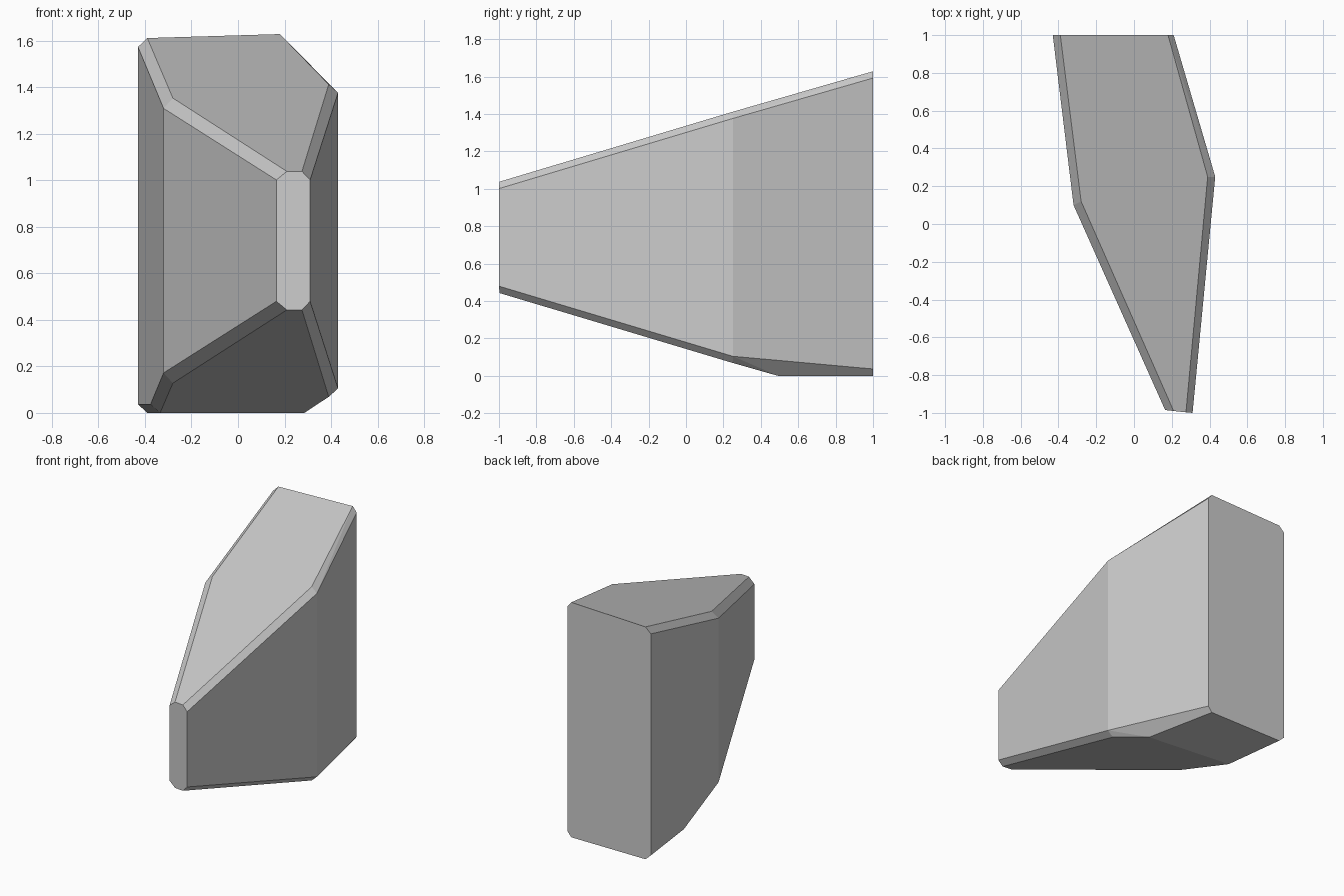
import bpy, bmesh, math

if "Cube" in bpy.data.objects:
    bpy.data.objects.remove(bpy.data.objects["Cube"])

# Plan outlines: widest girth, and the inset rim of the top and bottom facets
OUTER = [(-.43, 1), (-.32, .1), (.165, -.985), (.31, -1), (.43, .25), (.21, 1)]
INNER = [(-.39, 1), (-.28, .12), (.21, -.99), (.275, -.997), (.39, .25), (.18, 1)]
CHAMFER = .037


def top(x, y):
    return 1.326 + .03 * x + .297 * y


def bottom(x, y):
    return max(0, .155 - .03 * x - .297 * y)


# Sloping top and bottom facets with chamfered sides
points = [(x, y, top(x, y)) for x, y in INNER]
points += [(x, y, top(x, y) - CHAMFER) for x, y in OUTER]
points += [(x, y, bottom(x, y)) for x, y in INNER]
points += [(x, y, bottom(x, y) + CHAMFER) for x, y in OUTER]
# Crease where the underside meets the flat base
points += [(-.376, .56, CHAMFER), (-.335, .557, 0), (.285, .493, 0)]

bm = bmesh.new()
for p in points:
    bm.verts.new(p)
hull = bmesh.ops.convex_hull(bm, input=bm.verts)
bmesh.ops.delete(bm, geom=list({g for g in hull["geom_interior"] + hull["geom_unused"]
                                if isinstance(g, bmesh.types.BMVert)}), context='VERTS')
bmesh.ops.dissolve_limit(bm, angle_limit=math.radians(4), verts=bm.verts, edges=bm.edges)
bmesh.ops.recalc_face_normals(bm, faces=bm.faces)

mesh = bpy.data.meshes.new("faceted_rock")
bm.to_mesh(mesh)
bm.free()
rock = bpy.data.objects.new("faceted_rock", mesh)
bpy.context.collection.objects.link(rock)

stone = bpy.data.materials.new("stone_grey")
stone.diffuse_color = (.6, .6, .6, 1)
stone.use_nodes = True
stone.node_tree.nodes["Principled BSDF"].inputs["Base Color"].default_value = stone.diffuse_color
mesh.materials.append(stone)
